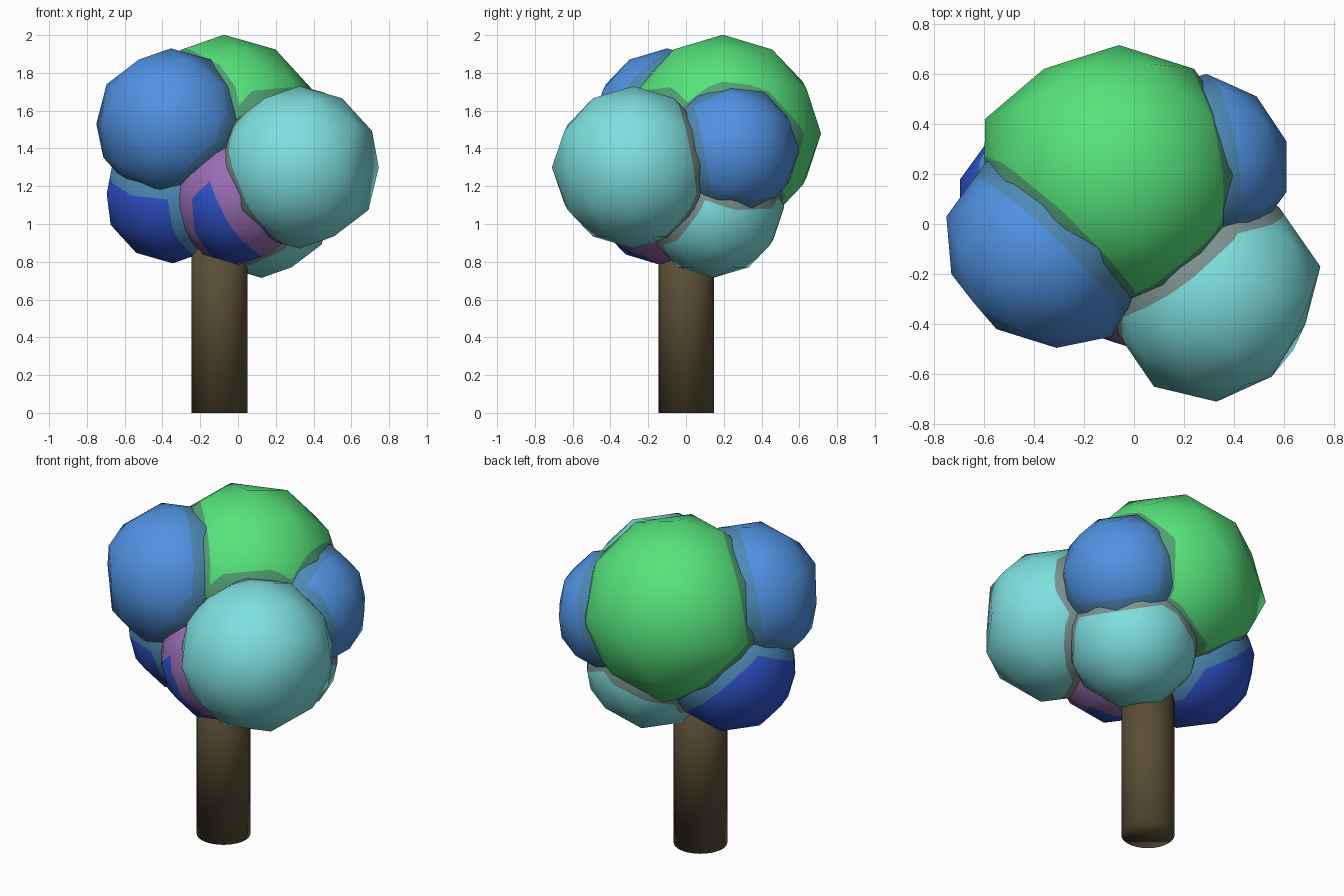
import bpy, bmesh, math
from mathutils import Vector

if "Cube" in bpy.data.objects:
    bpy.data.objects.remove(bpy.data.objects["Cube"])


def material(name, r, g, b):
    lin = [((c / 255 + 0.055) / 1.055) ** 2.4 for c in (r, g, b)]
    m = bpy.data.materials.new(name)
    m.diffuse_color = (*lin, 1)
    m.use_nodes = True
    m.node_tree.nodes["Principled BSDF"].inputs["Base Color"].default_value = m.diffuse_color
    return m


green = material("leaf green", 86, 228, 124)
green_edge = material("leaf green seam", 82, 160, 116)
blue = material("mid blue", 80, 146, 226)
blue_edge = material("steel blue seam", 78, 138, 182)
cyan = material("pale cyan", 126, 223, 223)
cyan_edge = material("grey seam", 122, 145, 142)
navy = material("deep blue", 48, 84, 206)
purple = material("purple seam", 152, 108, 178)
bark = material("bark brown", 90, 79, 54)

# Leaf clumps: name, centre, radius, main colour, seam colour, seam width
clumps = [
    ("leaf_clump_top", (-0.075, 0.195, 1.48), 0.522, green, green_edge, 0.05),
    ("leaf_clump_front_left", (-0.355, -0.10, 1.53), 0.40, blue, blue_edge, 0.055),
    ("leaf_clump_front_right", (0.325, -0.278, 1.30), 0.43, cyan, cyan_edge, 0.05),
    ("leaf_clump_back_right", (0.27, 0.24, 1.39), 0.358, blue, blue_edge, 0.045),
    ("leaf_clump_low_back", (0.125, 0.145, 1.09), 0.375, cyan, cyan_edge, 0.028),
    ("leaf_clump_low_left", (-0.345, 0.065, 1.16), 0.368, navy, blue_edge, 0.06),
    ("leaf_clump_low_front", (0.005, -0.14, 1.145), 0.36, navy, purple, 0.11),
]

# Uneven lumps: widest-ring corners (x, y) moved off the regular ball
lumps = {
    "leaf_clump_top": [(-0.595, 0.42), (-0.36, 0.62), (-0.06, 0.715), (0.24, 0.62), (-0.6, 0.1)],
    "leaf_clump_front_left": [(-0.59, 0.25), (-0.75, 0.03), (-0.73, -0.2), (-0.55, -0.42),
                              (-0.31, -0.495), (-0.09, -0.45), (0.01, -0.28)],
    "leaf_clump_front_right": [(0.745, -0.17), (0.685, -0.4), (0.55, -0.61),
                               (0.33, -0.71), (0.08, -0.65)],
    "leaf_clump_back_right": [(0.29, 0.6), (0.49, 0.51), (0.61, 0.33)],
}


def seam_planes(i):
    """Planes a seam width outside the circle where clump i meets each other clump."""
    c, r, width = Vector(clumps[i][1]), clumps[i][2], clumps[i][5]
    planes = []
    for j, other in enumerate(clumps):
        if j == i:
            continue
        axis = Vector(other[1]) - c
        d = axis.length
        h = (d * d + r * r - other[2] ** 2) / (2 * d)
        if abs(h) < r:
            angle = math.acos(h / r) + width / r
            planes.append((axis.normalized(), r * math.cos(angle)))
    return planes


for i, (name, centre, r, main, edge, width) in enumerate(clumps):
    bm = bmesh.new()
    bmesh.ops.create_icosphere(bm, subdivisions=2, radius=r)
    ring = [v for v in bm.verts if abs(v.co.z) < 0.01]
    for x, y in lumps.get(name, []):
        target = Vector((x - centre[0], y - centre[1], 0))
        v = max(ring, key=lambda q: q.co.dot(target))
        v.co = target
        ring.remove(v)
    # Cut the seam outlines into the flat faces, then colour by side
    planes = seam_planes(i)
    for n, d in planes:
        bmesh.ops.bisect_plane(bm, geom=bm.verts[:] + bm.edges[:] + bm.faces[:],
                               plane_co=n * d, plane_no=n, dist=1e-5)
    for f in bm.faces:
        f.smooth = True
        p = f.calc_center_median()
        f.material_index = int(any(p.dot(n) > d for n, d in planes))
    me = bpy.data.meshes.new(name)
    bm.to_mesh(me)
    bm.free()
    me.materials.append(main)
    me.materials.append(edge)
    # Round shading on the faceted clump
    me.normals_split_custom_set_from_vertices([v.co.normalized() for v in me.vertices])
    ob = bpy.data.objects.new(name, me)
    ob.location = centre
    bpy.context.collection.objects.link(ob)

# Trunk
bpy.ops.mesh.primitive_cylinder_add(vertices=32, radius=0.147, depth=1.1,
                                    location=(-0.098, 0.002, 0.55))
trunk = bpy.context.object
trunk.name = "trunk"
trunk.data.materials.append(bark)
bpy.ops.object.shade_smooth()
